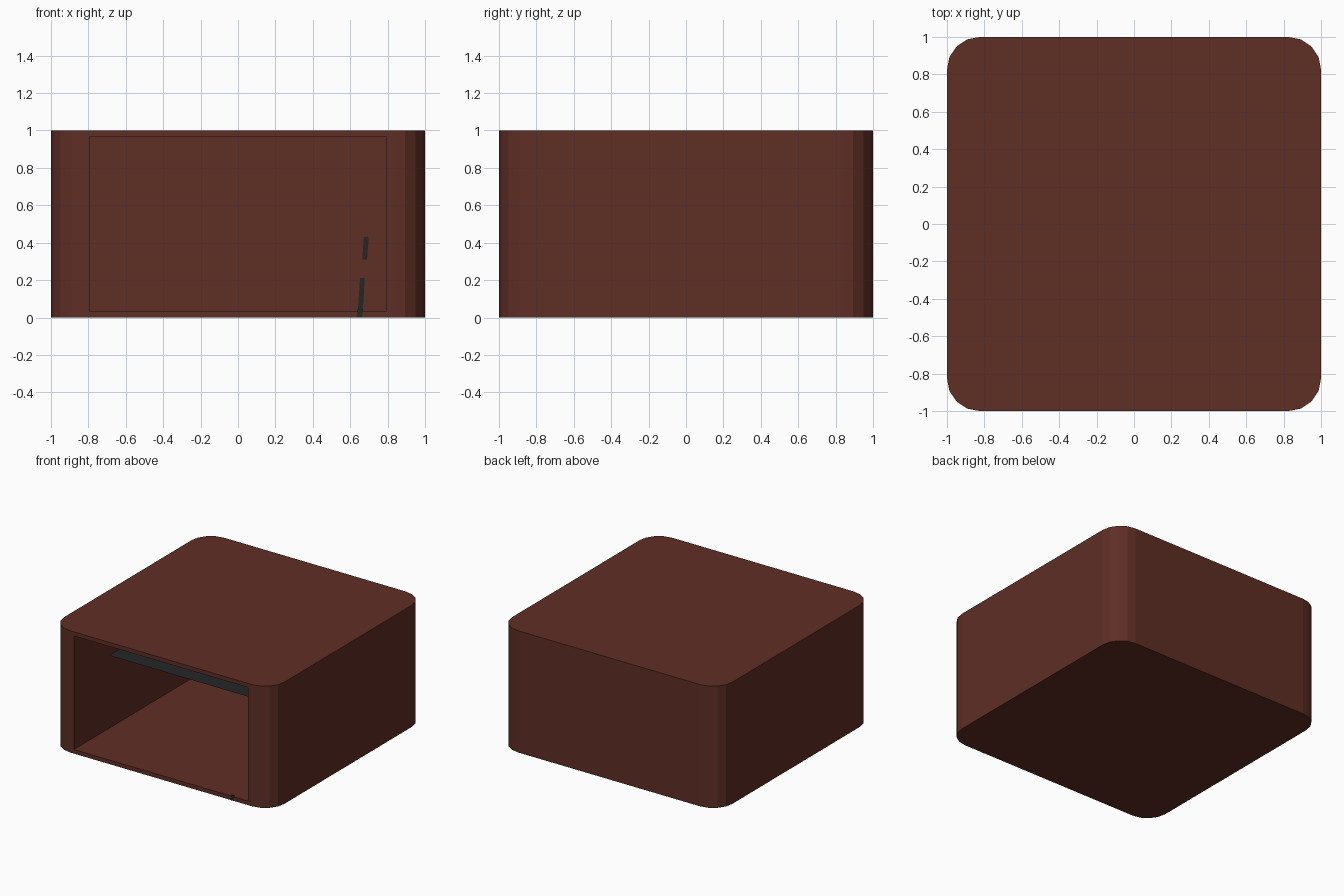
import bpy, bmesh, math
from mathutils import Vector

if "Cube" in bpy.data.objects:
    bpy.data.objects.remove(bpy.data.objects["Cube"])


def material(name, rgb):
    m = bpy.data.materials.new(name)
    m.diffuse_color = (*rgb, 1)
    m.use_nodes = True
    m.node_tree.nodes["Principled BSDF"].inputs["Base Color"].default_value = m.diffuse_color
    return m


BROWN = material("dark_brown", (0.114, 0.0273, 0.0185))
DARK = material("charcoal", (0.018, 0.0194, 0.0212))


def add_object(name, bm, mat):
    mesh = bpy.data.meshes.new(name)
    bm.to_mesh(mesh)
    bm.free()
    mesh.materials.append(mat)
    obj = bpy.data.objects.new(name, mesh)
    bpy.context.collection.objects.link(obj)
    return obj


# Rounded box shell: rounded square outline raised to height 1
R, SEG = 0.175, 4
bm = bmesh.new()
outline = []
for k, (sx, sy) in enumerate([(1, 1), (-1, 1), (-1, -1), (1, -1)]):
    for i in range(SEG + 1):
        a = math.pi / 2 * (k + i / SEG)
        outline.append((sx * (1 - R) + R * math.cos(a), sy * (1 - R) + R * math.sin(a)))
low = [bm.verts.new((x, y, 0)) for x, y in outline]
high = [bm.verts.new((x, y, 1)) for x, y in outline]
n = len(outline)
bm.faces.new(low[::-1])
bm.faces.new(high)
for i in range(n):
    j = (i + 1) % n
    bm.faces.new((low[i], low[j], high[j], high[i]))
bm.normal_update()

# Opening: inset the flat front face and push it back to form the cavity
front = min(bm.faces, key=lambda f: f.normal.y)
bmesh.ops.inset_individual(bm, faces=[front], thickness=0.047, depth=0)
bmesh.ops.inset_individual(bm, faces=[front], thickness=0, depth=0)
bmesh.ops.translate(bm, verts=list(front.verts), vec=Vector((0, 1.95, 0)))
add_object("box_shell", bm, BROWN)

# Thin dark panel under the roof, facing down
bm = bmesh.new()
s = 0.69
bm.faces.new([bm.verts.new((x, y, 0.715)) for x, y in [(-s, -s), (-s, s), (s, s), (s, -s)]])
add_object("inner_panel", bm, DARK)


# Small dark scuffs: on the front rim and on the back wall of the cavity
def scuff(name, y, x0, z0, x1, z1, w):
    bm = bmesh.new()
    pts = [(x0 - w, z0), (x0 + w, z0), (x1 + w, z1), (x1 - w, z1)]
    bm.faces.new([bm.verts.new((x, y, z)) for x, z in pts])
    add_object(name, bm, DARK)


scuff("rim_scuff", -1.002, 0.648, 0.0, 0.655, 0.047, 0.014)
scuff("wall_scuff_low", 0.948, 0.655, 0.05, 0.665, 0.21, 0.013)
scuff("wall_scuff_high", 0.948, 0.677, 0.31, 0.686, 0.43, 0.013)
